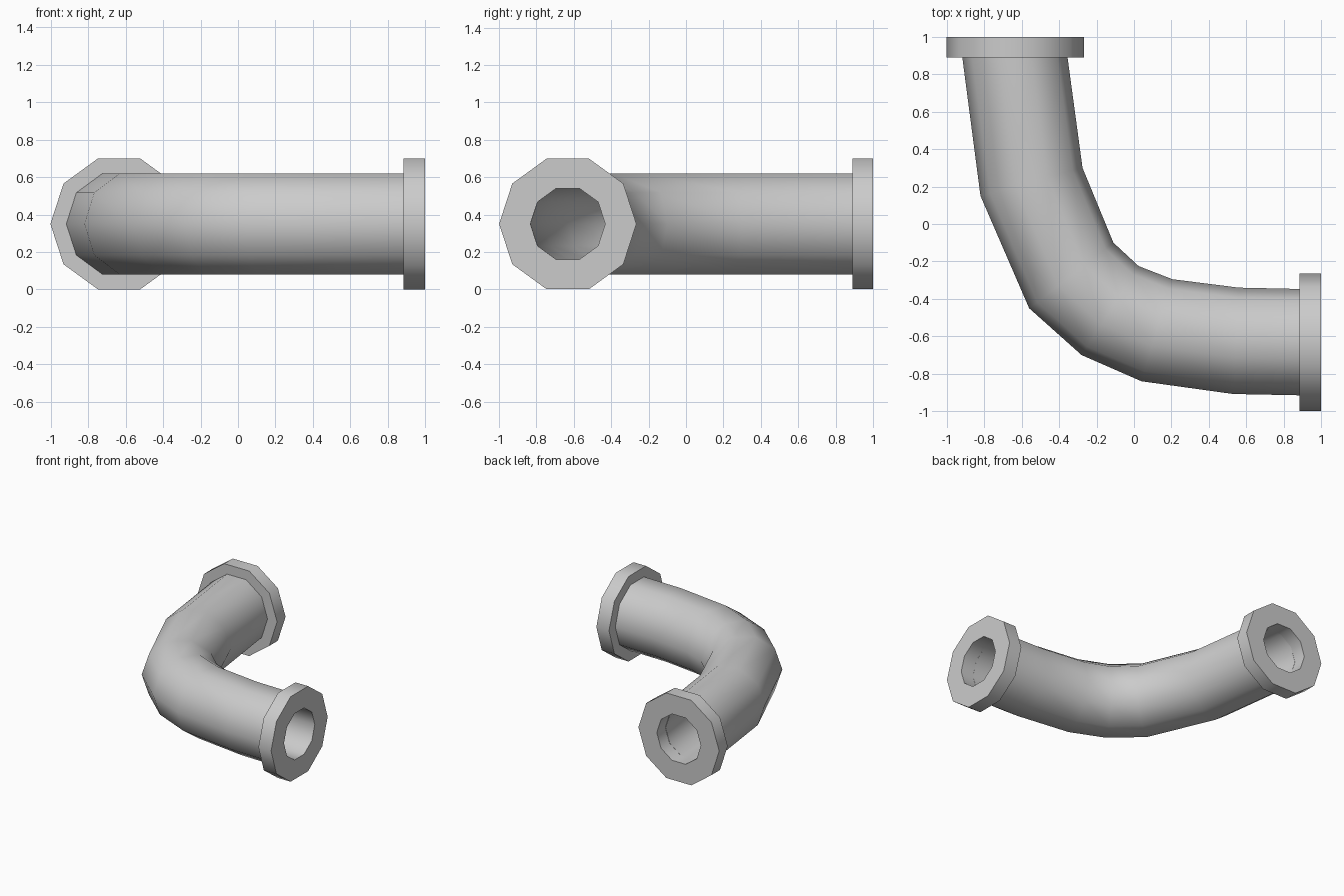
import bpy, bmesh, math
from mathutils import Vector

SIDES = 10
AXIS_Z = 0.35          # height of the pipe's centre line
BORE = 0.2
PIPE_R = 0.284
FLANGE_R = 0.367

cube = bpy.data.objects.get("Cube")
if cube:
    bpy.data.objects.remove(cube, do_unlink=True)

grey = bpy.data.materials.new("light grey metal")
grey.use_nodes = True
colour = (0.6, 0.6, 0.6, 1)
grey.diffuse_color = colour
grey.node_tree.nodes["Principled BSDF"].inputs["Base Color"].default_value = colour


def ring(centre, side, radius):
    """Upright decagon; side is its horizontal half-width vector."""
    points = []
    for i in range(SIDES):
        a = 2 * math.pi * i / SIDES
        p = centre + side * math.cos(a)
        points.append((p.x, p.y, AXIS_Z + radius * math.sin(a)))
    return points


def loft(name, rings):
    """Skin a closed loop of rings into a hollow solid."""
    bm = bmesh.new()
    loops = [[bm.verts.new(p) for p in r] for r in rings]
    for a, b in zip(loops, loops[1:] + loops[:1]):
        for i in range(SIDES):
            j = (i + 1) % SIDES
            bm.faces.new((a[i], a[j], b[j], b[i]))
    bmesh.ops.recalc_face_normals(bm, faces=bm.faces[:])
    mesh = bpy.data.meshes.new(name)
    bm.to_mesh(mesh)
    bm.free()
    mesh.materials.append(grey)
    obj = bpy.data.objects.new(name, mesh)
    bpy.context.collection.objects.link(obj)
    bpy.ops.object.select_all(action='DESELECT')
    obj.select_set(True)
    bpy.context.view_layer.objects.active = obj
    bpy.ops.object.shade_smooth_by_angle(angle=math.radians(50))
    return obj


# Bent pipe: outside and inside of the bend at each section
outer = [(-0.917, 0.89), (-0.82, 0.15), (-0.56, -0.45), (-0.28, -0.70),
         (0.04, -0.84), (0.53, -0.908), (0.885, -0.915)]
inner = [(-0.355, 0.89), (-0.275, 0.30), (-0.11, -0.10), (0.025, -0.225),
         (0.205, -0.295), (0.56, -0.34), (0.885, -0.347)]
wall, bore = [], []
for o, n in zip(outer, inner):
    o, n = Vector(o), Vector(n)
    centre, side = (o + n) / 2, (n - o) / 2
    wall.append(ring(centre, side, PIPE_R))
    bore.append(ring(centre, side * BORE / PIPE_R, BORE))
loft("bent_pipe", wall + bore[::-1])


# End flanges
def flange(name, near, far, across):
    near, far, across = Vector(near), Vector(far), Vector(across)
    steps = [(near, BORE), (near, FLANGE_R), (far, FLANGE_R), (far, BORE)]
    loft(name, [ring(c, across * r, r) for c, r in steps])


flange("back_flange", (-0.635, 0.89), (-0.635, 1), (1, 0))
flange("left_flange", (0.885, -0.632), (1, -0.632), (0, 1))
